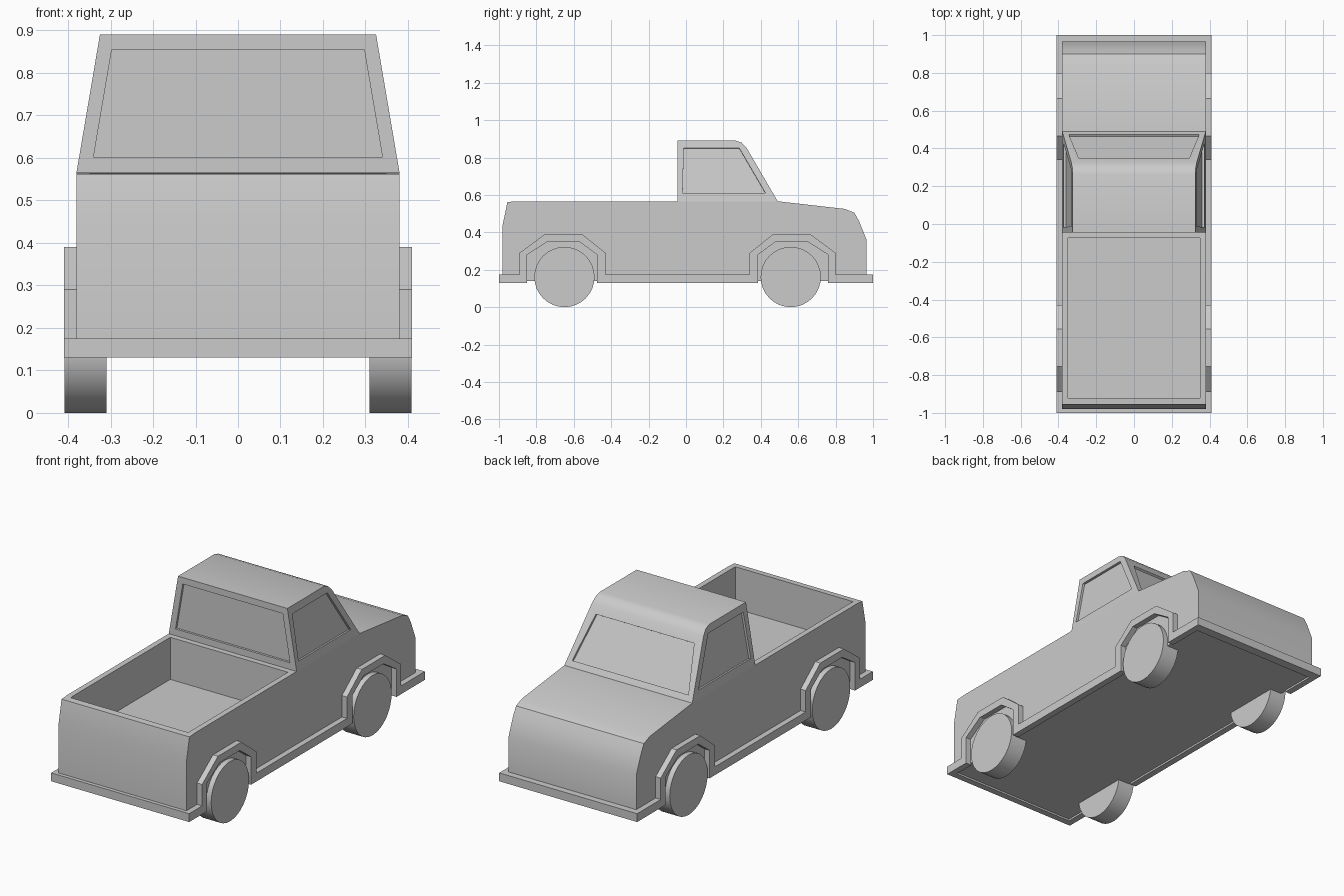
import bpy, bmesh, math
from mathutils import Vector

cube = bpy.data.objects.get("Cube")
if cube:
    bpy.data.objects.remove(cube, do_unlink=True)

GREY = (0.6, 0.6, 0.6, 1)
paint = bpy.data.materials.new("light_grey")
paint.use_nodes = True
paint.diffuse_color = GREY
paint.node_tree.nodes["Principled BSDF"].inputs["Base Color"].default_value = GREY


def solid(name, ring_a, ring_b):
    """Closed solid joining two matching rings of points."""
    bm = bmesh.new()
    a = [bm.verts.new(p) for p in ring_a]
    b = [bm.verts.new(p) for p in ring_b]
    bm.faces.new(a)
    bm.faces.new(b)
    n = len(a)
    for i in range(n):
        j = (i + 1) % n
        bm.faces.new((a[i], a[j], b[j], b[i]))
    bmesh.ops.recalc_face_normals(bm, faces=bm.faces)
    mesh = bpy.data.meshes.new(name)
    bm.to_mesh(mesh)
    bm.free()
    mesh.materials.append(paint)
    obj = bpy.data.objects.new(name, mesh)
    bpy.context.collection.objects.link(obj)
    return obj


def side_solid(name, profile, xa, xb):
    return solid(name, [(xa, y, z) for y, z in profile], [(xb, y, z) for y, z in profile])


def box(name, x, ya, yb, za, zb):
    return side_solid(name, [(ya, za), (yb, za), (yb, zb), (ya, zb)], -x, x)


def activate(obj):
    bpy.ops.object.select_all(action='DESELECT')
    obj.select_set(True)
    bpy.context.view_layer.objects.active = obj


def carve(obj, cutter):
    mod = obj.modifiers.new("carve", 'BOOLEAN')
    mod.operation, mod.solver, mod.object = 'DIFFERENCE', 'EXACT', cutter
    activate(obj)
    bpy.ops.object.modifier_apply(modifier=mod.name)
    bpy.data.objects.remove(cutter, do_unlink=True)


def smooth(obj, angle=35):
    activate(obj)
    bpy.ops.object.shade_smooth_by_angle(angle=math.radians(angle))


# Lower body with the hollow cargo bed
W, BELT, ROOF = 0.38, 0.566, 0.89
body = side_solid("body", [
    (-0.98, 0.14), (-0.98, 0.44), (-0.955, 0.562), (-0.9, BELT), (0.49, BELT),
    (0.85, 0.525), (0.9, 0.505), (0.925, 0.46), (0.965, 0.36), (0.965, 0.14)], -W, W)
carve(body, box("bed_cutter", 0.35, -0.92, -0.075, 0.34, 0.7))
smooth(body)


# Cab narrowing toward the roof
def half_width(z):
    return W - 0.055 * (z - BELT) / (ROOF - BELT)


cab_profile = [(-0.045, BELT), (-0.045, ROOF), (0.265, ROOF), (0.298, 0.879),
               (0.325, 0.85), (0.49, BELT)]
cab = solid("cab", [(-half_width(z), y, z) for y, z in cab_profile],
            [(half_width(z), y, z) for y, z in cab_profile])


# Shallow window recesses
def recess(points, normal, depth=0.012):
    n = Vector(normal).normalized()
    pts = [Vector(p) for p in points]
    carve(cab, solid("window_cutter", [p - n * depth for p in pts], [p + n * 0.05 for p in pts]))


for s in (-1, 1):
    recess([(s * half_width(z), y, z) for y, z in
            [(-0.018, 0.61), (-0.012, 0.85), (0.285, 0.85), (0.425, 0.61)]],
           (s, 0, 0.055 / (ROOF - BELT)))
recess([(-0.34, -0.045, 0.602), (0.34, -0.045, 0.602),
        (0.297, -0.045, 0.855), (-0.297, -0.045, 0.855)], (0, -1, 0))
slope = (0.49 - 0.325) / (0.85 - BELT)
recess([(x, 0.49 - slope * (z - BELT), z) for x, z in
        [(-0.345, 0.595), (0.345, 0.595), (0.292, 0.81), (-0.292, 0.81)]], (0, 1, slope))
smooth(cab)

# Side trim running over both wheel arches
outer = [(-0.225, 0.175), (-0.225, 0.29), (-0.1, 0.39), (0.1, 0.39), (0.235, 0.29), (0.235, 0.175)]
inner = [(-0.18, 0.13), (-0.18, 0.28), (-0.085, 0.35), (0.085, 0.35), (0.195, 0.28), (0.195, 0.13)]


def arch(points, centre, flip):
    """Arch points, long side toward the nearest end of the body."""
    pts = [(centre + flip * y, z) for y, z in points]
    return pts if flip > 0 else pts[::-1]


AXLES = ((-0.655, -1), (0.565, 1))
top = [(-1, 0.175)] + [p for c, f in AXLES for p in arch(outer, c, f)] + [(1, 0.175)]
bottom = [(-1, 0.13)] + [p for c, f in AXLES for p in arch(inner, c, f)] + [(1, 0.13)]
for s, side in ((1, "left"), (-1, "right")):
    side_solid(side + "_trim", top + bottom[::-1], s * 0.375, s * 0.41)

# End bumpers
box("tailgate_bumper", 0.375, -1, -0.965, 0.13, 0.175)
box("hood_bumper", 0.375, 0.95, 1, 0.13, 0.175)

# Wheels
for y, end in ((-0.65, "bed"), (0.56, "hood")):
    for s, side in ((1, "left"), (-1, "right")):
        bpy.ops.mesh.primitive_cylinder_add(vertices=32, radius=0.161, depth=0.098,
                                            location=(s * 0.359, y, 0.161),
                                            rotation=(0, math.pi / 2, 0))
        wheel = bpy.context.object
        wheel.name = f"{end}_{side}_wheel"
        wheel.data.materials.append(paint)
        smooth(wheel)
